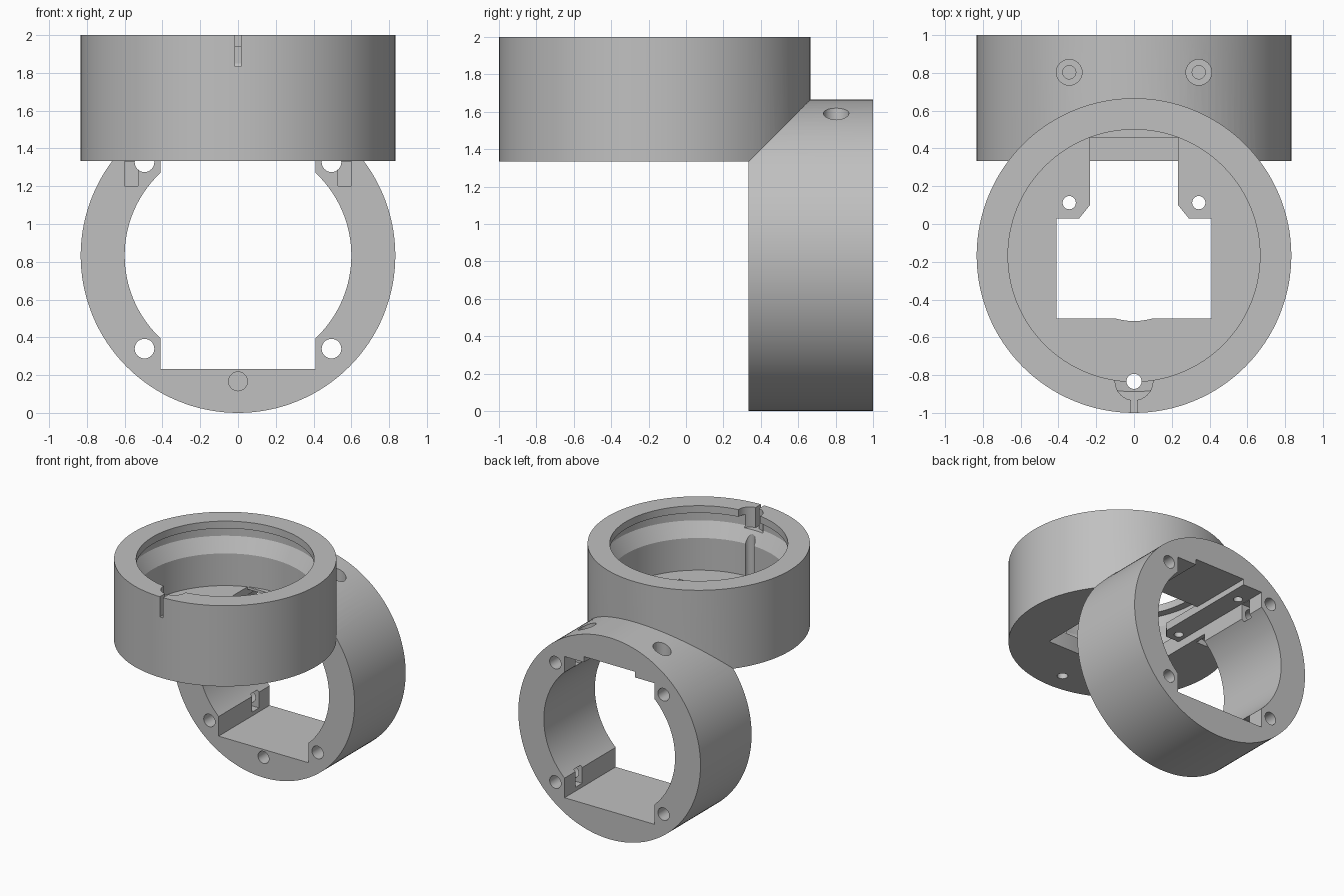
import bpy, bmesh, math
from mathutils import Matrix, Vector

old = bpy.data.objects.get("Cube")
if old:
    bpy.data.objects.remove(old, do_unlink=True)

R = 0.833          # outer radius of both rings
AY, BZ = -0.167, 0.833   # ring centres: upper ring in y, lower ring in z

grey = bpy.data.materials.new("plain grey")
grey.use_nodes = True
grey.diffuse_color = (0.53, 0.53, 0.53, 1)
grey.node_tree.nodes["Principled BSDF"].inputs["Base Color"].default_value = (0.53, 0.53, 0.53, 1)


def to_object(name, bm):
    bmesh.ops.recalc_face_normals(bm, faces=bm.faces)
    mesh = bpy.data.meshes.new(name)
    bm.to_mesh(mesh)
    bm.free()
    mesh.materials.append(grey)
    ob = bpy.data.objects.new(name, mesh)
    bpy.context.collection.objects.link(ob)
    return ob


def cylinder(name, start, end, r, sides=32):
    a, b = Vector(start), Vector(end)
    turn = (b - a).to_track_quat('Z', 'Y').to_matrix().to_4x4()
    bm = bmesh.new()
    bmesh.ops.create_cone(bm, cap_ends=True, segments=sides, radius1=r, radius2=r,
                          depth=(b - a).length,
                          matrix=Matrix.Translation((a + b) / 2) @ turn)
    return to_object(name, bm)


def box(name, low, high):
    a, b = Vector(low), Vector(high)
    bm = bmesh.new()
    bmesh.ops.create_cube(bm, size=1, matrix=Matrix.Translation((a + b) / 2)
                          @ Matrix.Diagonal((*(b - a), 1)))
    return to_object(name, bm)


def prism(name, outline, z0, z1):
    bm = bmesh.new()
    face = bm.faces.new([bm.verts.new((x, y, z0)) for x, y in outline])
    made = bmesh.ops.extrude_face_region(bm, geom=[face])["geom"]
    bmesh.ops.translate(bm, vec=(0, 0, z1 - z0),
                        verts=[v for v in made if isinstance(v, bmesh.types.BMVert)])
    return to_object(name, bm)


def lathe(name, profile, sides=128):
    bm = bmesh.new()
    rings = []
    for r, z in profile:
        rings.append([bm.verts.new((r * math.cos(2 * math.pi * i / sides),
                                    AY + r * math.sin(2 * math.pi * i / sides), z))
                      for i in range(sides)])
    for lower, upper in zip(rings, rings[1:]):
        for i in range(sides):
            j = (i + 1) % sides
            bm.faces.new((lower[i], lower[j], upper[j], upper[i]))
    bm.faces.new(rings[0])
    bm.faces.new(rings[-1])
    return to_object(name, bm)


def combine(target, tool, operation='DIFFERENCE'):
    tool.hide_render = True
    mod = target.modifiers.new(tool.name, 'BOOLEAN')
    mod.operation, mod.object, mod.solver = operation, tool, 'EXACT'
    with bpy.context.temp_override(object=target, active_object=target):
        bpy.ops.object.modifier_apply(modifier=mod.name)
    bpy.data.objects.remove(tool, do_unlink=True)


# Two equal rings meeting at a mitre
body = cylinder("elbow_housing", (0, AY, 1.333), (0, AY, 2), R, 128)
combine(body, cylinder("lower_ring", (0, 0.333, BZ), (0, 1, BZ), R, 128), 'UNION')

# Upper ring: bore with a lip and an undercut groove, above a thin floor
combine(body, lathe("bore", [(0.667, 1.467), (0.667, 1.733), (0.73, 1.85),
                             (0.73, 1.94), (0.667, 1.94), (0.667, 2.1)]))

# Floor opening with a narrower chamfered slot at the back
half = [(0.41, -0.5), (0.41, 0.03), (0.29, 0.03), (0.233, 0.1), (0.233, 0.458)]
combine(body, prism("floor_opening", half + [(-x, y) for x, y in reversed(half)], 1.2, 1.6))
combine(body, cylinder("floor_round", (0, AY, 1.2), (0, AY, 1.6), 0.347, 96))

# Lower ring: round bore, square opening and a raised ceiling channel
combine(body, cylinder("round_bore", (0, 0.2, BZ), (0, 1.1, BZ), 0.6, 128))
combine(body, box("square_opening", (-0.41, 0.03, 0.233), (0.41, 1.1, 1.4)))
combine(body, box("ceiling_channel", (-0.233, 0.2, 1.2), (0.233, 1.1, 1.447)))

# Rim notch, wire passage and outer slit at the front
combine(body, cylinder("rim_notch", (0, -0.833, 1.833), (0, -0.833, 2.1), 0.1))
combine(body, cylinder("wire_passage", (0, -0.833, 1.2), (0, -0.833, 2.1), 0.04))
combine(body, box("outer_slit", (-0.015, -1.1, 1.833), (0.015, -0.85, 2.1)))
combine(body, cylinder("blind_hole", (0, 0.2, 0.167), (0, 0.8, 0.167), 0.05))

# Paired screw holes, counterbores and nut pockets
for s in (-1, 1):
    x = s * 0.343
    combine(body, cylinder("floor_screw", (x, 0.113, 1.2), (x, 0.113, 1.6), 0.035))
    combine(body, cylinder("top_screw", (x, 0.803, 1.3), (x, 0.803, 1.8), 0.035))
    combine(body, cylinder("counterbore", (x, 0.803, 1.5), (x, 0.803, 1.8), 0.068))
    for z in (0.34, 1.327):
        combine(body, cylinder("face_screw", (s * 0.495, 0.2, z), (s * 0.495, 1.1, z), 0.052))
        xs = sorted((s * 0.38, s * 0.56))
        combine(body, box("nut_pocket", (xs[0], 0.77, z - 0.075), (xs[1], 0.86, z + 0.07)))
    xs = sorted((s * 0.53, s * 0.6))
    combine(body, box("face_pocket", (xs[0], 0.2, 1.2), (xs[1], 0.42, 1.332)))

# Smooth the round walls, keep the machined edges sharp
bpy.ops.object.select_all(action='DESELECT')
body.select_set(True)
bpy.context.view_layer.objects.active = body
bpy.ops.object.shade_smooth_by_angle(angle=math.radians(25))
